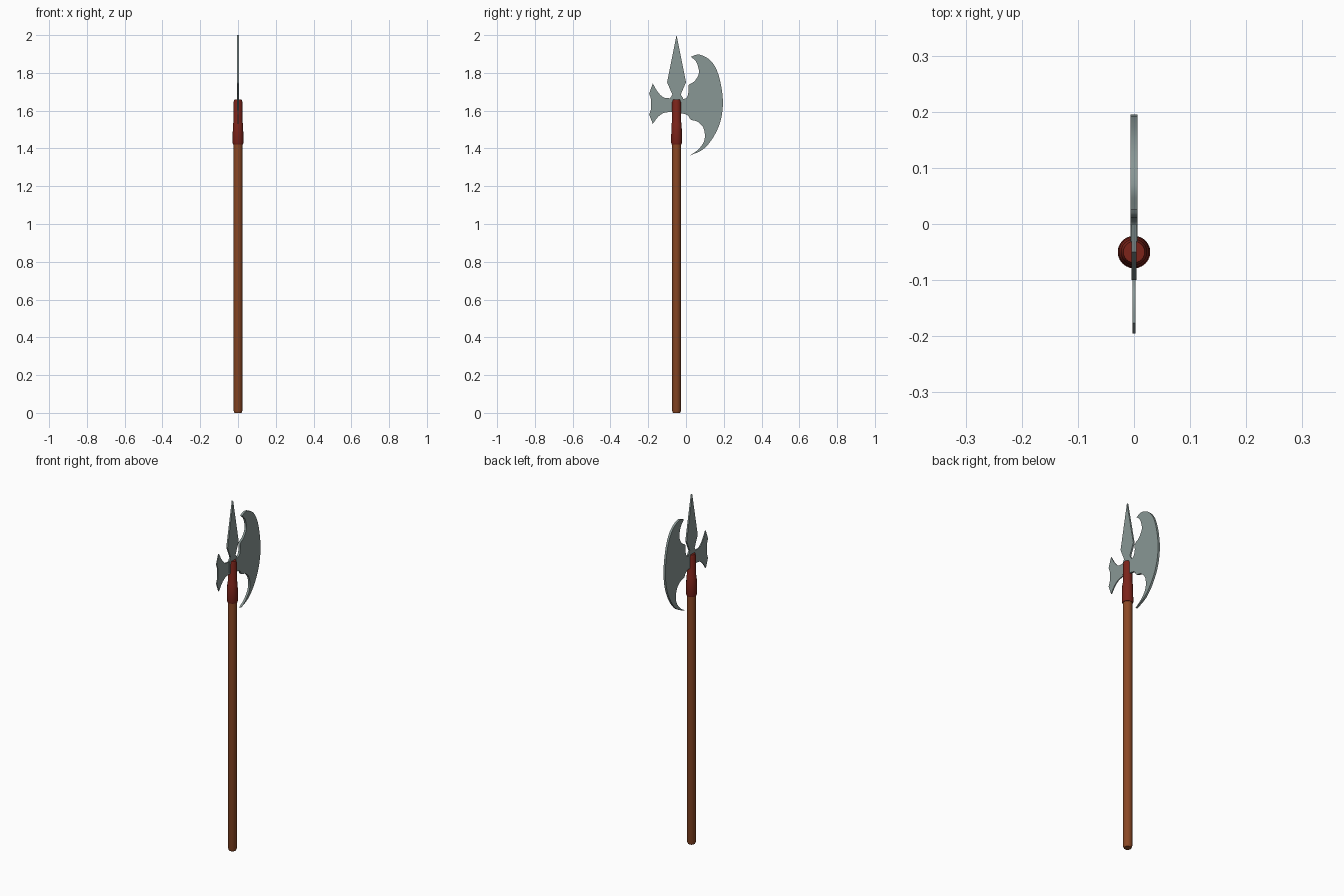
import bpy, bmesh, math
from mathutils import Vector

if "Cube" in bpy.data.objects:
    bpy.data.objects.remove(bpy.data.objects["Cube"])

SHAFT_Y = -0.05


def material(name, rgb):
    m = bpy.data.materials.new(name)
    m.diffuse_color = (*rgb, 1)
    m.use_nodes = True
    m.node_tree.nodes["Principled BSDF"].inputs["Base Color"].default_value = m.diffuse_color
    return m


wood = material("wood", (0.26, 0.065, 0.018))
steel = material("steel", (0.25, 0.31, 0.30))
red = material("red_leather", (0.2, 0.017, 0.01))


def finish(name, bm, mat):
    bmesh.ops.recalc_face_normals(bm, faces=bm.faces)
    me = bpy.data.meshes.new(name)
    bm.to_mesh(me)
    bm.free()
    me.materials.append(mat)
    ob = bpy.data.objects.new(name, me)
    bpy.context.collection.objects.link(ob)
    bpy.ops.object.select_all(action='DESELECT')
    ob.select_set(True)
    bpy.context.view_layer.objects.active = ob
    bpy.ops.object.shade_smooth_by_angle(angle=math.radians(30))
    return ob


def lathe(name, profile, mat, sides=24):
    """Closed turned part from (radius, z) pairs."""
    bm = bmesh.new()
    rings = [[bm.verts.new((r * math.cos(2 * math.pi * i / sides),
                            SHAFT_Y + r * math.sin(2 * math.pi * i / sides), z))
              for i in range(sides)] for r, z in profile]
    for a, b in zip(rings, rings[1:]):
        for i in range(sides):
            j = (i + 1) % sides
            bm.faces.new((a[i], a[j], b[j], b[i]))
    bm.faces.new(rings[0])
    bm.faces.new(rings[-1])
    return finish(name, bm, mat)


def smooth(pts, steps=4):
    """Catmull-Rom curve through the points of one outline section."""
    p = [Vector(q) for q in pts]
    p = [2 * p[0] - p[1]] + p + [2 * p[-1] - p[-2]]
    out = []
    for a, b, c, d in zip(p, p[1:], p[2:], p[3:]):
        for k in range(steps):
            t = k / steps
            out.append(0.5 * (2 * b + (c - a) * t + (2 * a - 5 * b + 4 * c - d) * t * t
                              + (3 * b - a - 3 * c + d) * t ** 3))
    return out


def plate(name, outline, half):
    """Flat steel plate lying in the y-z plane."""
    bm = bmesh.new()
    face = bm.faces.new([bm.verts.new((-half, y, z)) for y, z in outline])
    ext = bmesh.ops.extrude_face_region(bm, geom=[face], use_keep_orig=True)
    verts = [g for g in ext["geom"] if isinstance(g, bmesh.types.BMVert)]
    bmesh.ops.translate(bm, verts=verts, vec=(2 * half, 0, 0))
    return finish(name, bm, steel)


# Pole and stepped collar
lathe("pole", [(0.019, 0), (0.0235, 0.012), (0.0235, 1.44)], wood)
lathe("collar", [(0.026, 1.422), (0.029, 1.43), (0.027, 1.53), (0.0235, 1.54),
                 (0.0235, 1.645), (0.019, 1.66)], red)

# Axe blade: outer cutting edge, lower hollow, neck, upper hollow
edge = [(0.026, 1.885), (0.07, 1.897), (0.13, 1.865), (0.172, 1.79), (0.195, 1.66),
        (0.184, 1.55), (0.145, 1.46), (0.09, 1.395), (0.019, 1.362)]
lower = [(0.019, 1.362), (0.06, 1.39), (0.092, 1.43), (0.1, 1.47), (0.09, 1.513),
         (0.06, 1.542), (0.025, 1.553), (0.01, 1.575), (-0.02, 1.585), (-0.05, 1.585)]
upper = [(-0.05, 1.66), (-0.02, 1.66), (0.004, 1.67), (0.013, 1.70), (0.014, 1.735),
         (0.044, 1.755), (0.066, 1.79), (0.067, 1.82), (0.053, 1.86), (0.026, 1.885)]
plate("axe_blade", smooth(edge) + smooth(lower) + [(-0.05, 1.585)] + smooth(upper), 0.006)

# Top spike
half_spike = [(0.05, 1.75), (0.022, 1.685), (0.035, 1.665), (0.035, 1.60)]
plate("top_spike", [(SHAFT_Y, 2.0)] + [(SHAFT_Y + y, z) for y, z in half_spike]
      + [(SHAFT_Y - y, z) for y, z in reversed(half_spike)], 0.0045)

# Flared rear fluke
top = [(-0.05, 1.665), (-0.095, 1.666), (-0.122, 1.672), (-0.15, 1.70), (-0.176, 1.744)]
back = [(-0.195, 1.69), (-0.186, 1.663), (-0.184, 1.635), (-0.186, 1.607), (-0.195, 1.58)]
bottom = [(-0.176, 1.53), (-0.15, 1.565), (-0.122, 1.586), (-0.095, 1.592), (-0.05, 1.592)]
plate("rear_fluke", smooth(top) + [top[-1]] + smooth(back) + [back[-1]]
      + smooth(bottom) + [bottom[-1]], 0.003)
